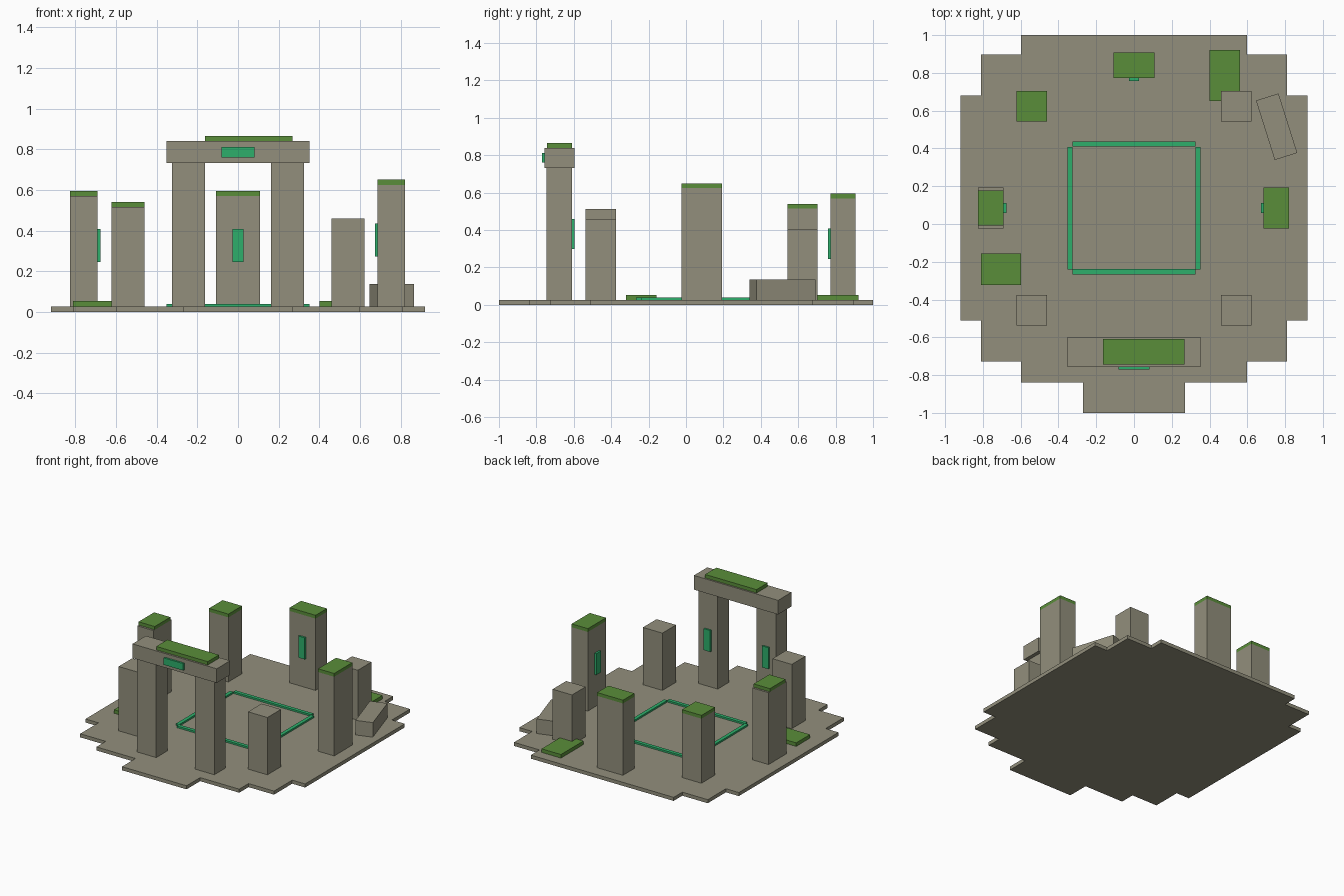
import bpy, bmesh
from math import radians
from mathutils import Matrix

if "Cube" in bpy.data.objects:
    bpy.data.objects.remove(bpy.data.objects["Cube"])


def material(name, rgb):
    m = bpy.data.materials.new(name)
    m.use_nodes = True
    m.diffuse_color = (*rgb, 1)
    m.node_tree.nodes["Principled BSDF"].inputs["Base Color"].default_value = (*rgb, 1)
    return m


STONE = material("weathered stone", (0.288, 0.275, 0.202))
MOSS = material("moss green", (0.102, 0.27, 0.042))
GLOW = material("rune green", (0.026, 0.43, 0.147))


def finish(name, bm, mat):
    me = bpy.data.meshes.new(name)
    bmesh.ops.recalc_face_normals(bm, faces=bm.faces)
    bm.to_mesh(me)
    bm.free()
    me.materials.append(mat)
    ob = bpy.data.objects.new(name, me)
    bpy.context.collection.objects.link(ob)
    return ob


def box(name, mat, x, y, z):
    """Box from (low, high) ranges on each axis."""
    bm = bmesh.new()
    size = [b - a for a, b in (x, y, z)]
    mid = [(a + b) / 2 for a, b in (x, y, z)]
    bmesh.ops.create_cube(bm, size=1, matrix=Matrix.Translation(mid) @ Matrix.Diagonal((*size, 1)))
    return finish(name, bm, mat)


G = 0.027      # ground level
CAP = 0.025    # moss thickness

# Stepped ground slab: right half outline, mirrored to the left
half = [(0.27, -1), (0.27, -0.838), (0.597, -0.838), (0.597, -0.727), (0.81, -0.727),
        (0.81, -0.51), (0.918, -0.51), (0.918, 0.68), (0.81, 0.68), (0.81, 0.897),
        (0.597, 0.897), (0.597, 1)]
outline = half + [(-x, y) for x, y in reversed(half)]
bm = bmesh.new()
face = bm.faces.new([bm.verts.new((x, y, 0)) for x, y in outline])
top = bmesh.ops.extrude_face_region(bm, geom=[face])["geom"]
bmesh.ops.translate(bm, vec=(0, 0, G), verts=[v for v in top if isinstance(v, bmesh.types.BMVert)])
finish("ground_slab", bm, STONE)

# Archway: two posts with runes on their inner side, lintel, rune and moss
for side, s in (("left", 1), ("right", -1)):
    c = s * 0.243
    box(f"arch_post_{side}", STONE, (c - 0.081, c + 0.081), (-0.745, -0.61), (G, 0.733))
    box(f"arch_rune_{side}", GLOW, (c - 0.027, c + 0.027), (-0.61, -0.597), (0.298, 0.46))
box("arch_lintel", STONE, (-0.352, 0.352), (-0.757, -0.597), (0.733, 0.84))
box("lintel_moss", MOSS, (-0.163, 0.267), (-0.743, -0.609), (0.84, 0.866))
box("lintel_rune", GLOW, (-0.081, 0.081), (-0.771, -0.757), (0.76, 0.812))


# Standing stones; a mossy one ends in a cap
def stone(name, x, y, height, mossy=False, inset=0):
    box(name, STONE, x, y, (G, height - CAP if mossy else height))
    if mossy:
        box(name + "_moss", MOSS, x, (y[0] + inset, y[1] - inset), (height - CAP, height))


stone("back_pillar", (-0.108, 0.108), (0.772, 0.907), 0.595, True)
box("back_pillar_rune", GLOW, (-0.027, 0.027), (0.758, 0.772), (0.245, 0.408))
stone("left_pillar", (0.686, 0.821), (-0.024, 0.192), 0.65, True)
box("left_pillar_rune", GLOW, (0.672, 0.686), (0.057, 0.111), (0.272, 0.434))
stone("right_pillar", (-0.825, -0.69), (-0.024, 0.192), 0.595, True, 0.015)
box("right_pillar_rune", GLOW, (-0.69, -0.676), (0.057, 0.111), (0.245, 0.408))

X_LEFT, X_RIGHT = (0.46, 0.622), (-0.622, -0.46)
FRONT, BACK = (-0.537, -0.375), (0.542, 0.704)
stone("front_left_stone", X_LEFT, FRONT, 0.46)
stone("front_right_stone", X_RIGHT, FRONT, 0.513)
stone("back_left_stone", X_LEFT, BACK, 0.405)
stone("back_right_stone", X_RIGHT, BACK, 0.54, True)

# Fallen block lying at an angle
block = box("fallen_block", STONE, (-0.0625, 0.0625), (-0.165, 0.165), (G, 0.137))
block.location = (0.755, 0.515, 0)
block.rotation_euler.z = radians(17.5)

# Moss patches on the ground
box("ground_moss_back", MOSS, (0.4, 0.562), (0.652, 0.922), (G, 0.054))
box("ground_moss_side", MOSS, (-0.811, -0.597), (-0.322, -0.157), (G, 0.054))

# Glowing square inlay
for i, s in enumerate((-1, 1)):
    c = s * 0.338
    box(f"inlay_side_{i}", GLOW, (c - 0.0135, c + 0.0135), (-0.24, 0.408), (G, 0.04))
    c += 0.085
    box(f"inlay_cross_{i}", GLOW, (-0.325, 0.325), (c - 0.0135, c + 0.0135), (G, 0.04))
